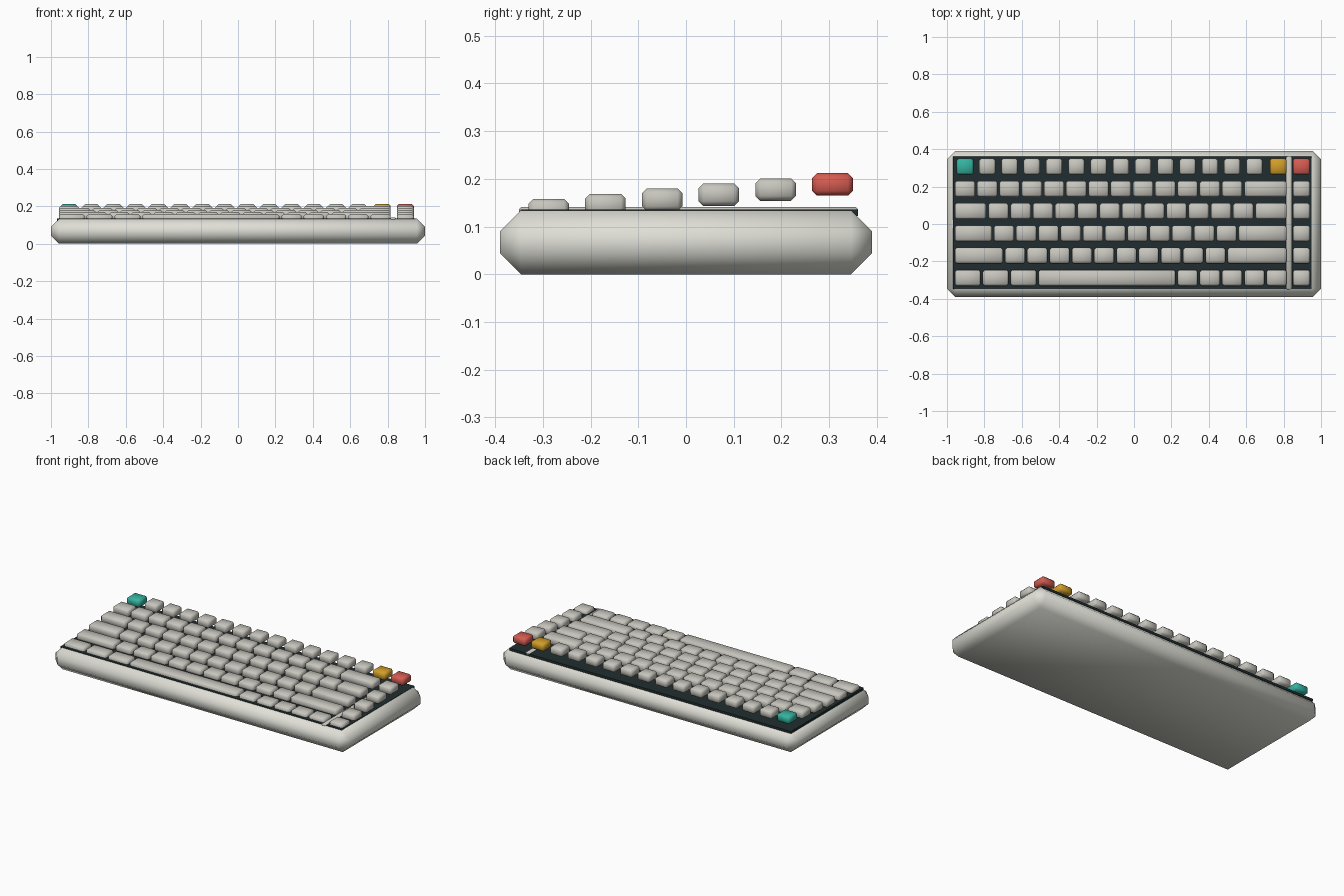
import bpy, bmesh
from mathutils import Vector

if "Cube" in bpy.data.objects:
    bpy.data.objects.remove(bpy.data.objects["Cube"])


def material(name, rgb):
    m = bpy.data.materials.new(name)
    m.diffuse_color = (*rgb, 1)
    m.use_nodes = True
    m.node_tree.nodes["Principled BSDF"].inputs["Base Color"].default_value = m.diffuse_color
    return m


CASE = material("case_ivory", (0.74, 0.74, 0.68))
KEY = material("key_grey", (0.57, 0.56, 0.51))
DARK = material("plate_dark", (0.015, 0.027, 0.029))
TEAL = material("teal", (0.035, 0.45, 0.35))
YELLOW = material("yellow", (0.64, 0.34, 0.022))
RED = material("red", (0.66, 0.107, 0.084))


def box(name, lo, hi, mat, bevel=0.0):
    """Box between two corners with chamfered, smooth shaded edges."""
    lo, hi = Vector(lo), Vector(hi)
    centre, size = (lo + hi) / 2, hi - lo
    bm = bmesh.new()
    bmesh.ops.create_cube(bm, size=1)
    bmesh.ops.scale(bm, vec=size, verts=bm.verts)
    if bevel:
        bmesh.ops.bevel(bm, geom=bm.edges[:], offset=bevel, segments=1,
                        affect='EDGES', profile=0.5)
        for f in bm.faces:
            f.smooth = True
    mesh = bpy.data.meshes.new(name)
    bm.to_mesh(mesh)
    bm.free()
    mesh.materials.append(mat)
    ob = bpy.data.objects.new(name, mesh)
    ob.location = centre
    bpy.context.collection.objects.link(ob)
    return ob


# Case, dark switch plate and the raised strip beside the right column
box("case", (-1, -0.39, 0), (1, 0.39, 0.134), CASE, 0.044)
box("switch_plate", (-0.968, -0.347, 0.122), (0.95, 0.361, 0.136), DARK)
box("divider_strip", (0.814, -0.35, 0.124), (0.844, 0.361, 0.141), KEY, 0.005)

# Key layout, front row first; widths in key units
UNIT, START, GAP = 0.119, -0.963, 0.011
ROWS = [
    [1.25] * 3 + [6.25] + [1] * 5,
    [2.25] + [1] * 10 + [2.75],
    [1.75] + [1] * 11 + [2.25],
    [1.5] + [1] * 12 + [1.5],
    [1] * 13 + [2],
    [1] * 15,
]


def key(name, x, width, row, mat=KEY):
    y = -0.288 + row * 0.119
    top = 0.158 + row * 0.0108
    box(name, (x - width / 2, y - 0.0425, top - 0.047),
        (x + width / 2, y + 0.0425, top), mat, 0.01)


for r, widths in enumerate(ROWS):
    x = START
    for i, w in enumerate(widths):
        cx, width, mat = x + w * UNIT / 2, w * UNIT - GAP, KEY
        x += w * UNIT
        if r == 5:  # function row: narrower caps, coloured ends
            width = 0.086
            if i == 0:
                width, mat = 0.09, TEAL
            elif i == 14:
                cx, width, mat = 0.771, 0.09, YELLOW
        key(f"key_row{r + 1}_{i + 1}", cx, width, r, mat)
    # Right hand column
    key(f"side_key_{r + 1}", 0.895, 0.091, r, RED if r == 5 else KEY)
